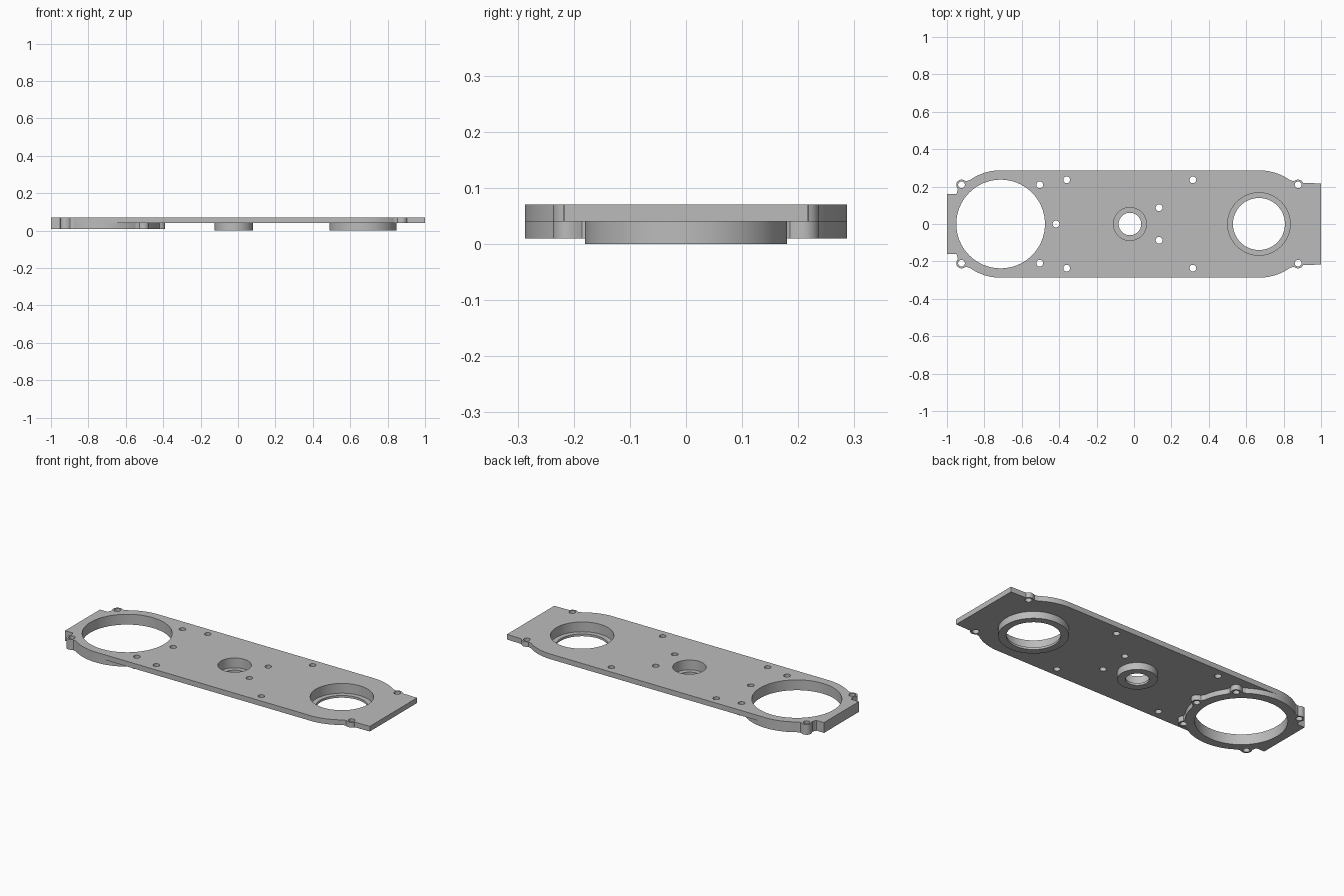
import bpy, bmesh
from math import sin, cos, radians, sqrt, pi

cube = bpy.data.objects.get("Cube")
if cube:
    bpy.data.objects.remove(cube, do_unlink=True)

grey = bpy.data.materials.new("matte grey")
grey.use_nodes = True
grey.diffuse_color = (0.5, 0.5, 0.5, 1)
grey.node_tree.nodes["Principled BSDF"].inputs["Base Color"].default_value = (0.5, 0.5, 0.5, 1)

BOTTOM, STEP, TOP = 0.01, 0.04, 0.07      # ring base, plate underside, plate top
LEFT, MID, RIGHT = -0.713, -0.022, 0.668  # bore centres
RIM, BOLT, LUG = 0.287, 0.296, 0.028      # end radius, bolt circle, lug radius
TAB_Y, END_Y = 0.16, 0.217


def rim_point(cx, deg, lugs):
    """Point on a round end whose radius swells into filleted lugs."""
    r = RIM
    for lug in lugs:
        phi = abs(radians(deg - lug))
        if phi < 0.17:
            r = max(r, RIM + 0.02 * (1 - phi / 0.17))
        if BOLT * sin(phi) < LUG and phi < 1:
            r = max(r, BOLT * cos(phi) + sqrt(LUG ** 2 - (BOLT * sin(phi)) ** 2))
    return cx + r * cos(radians(deg)), r * sin(radians(deg))


def make_object(name, bm):
    bmesh.ops.recalc_face_normals(bm, faces=bm.faces)
    mesh = bpy.data.meshes.new(name)
    bm.to_mesh(mesh)
    bm.free()
    mesh.materials.append(grey)
    obj = bpy.data.objects.new(name, mesh)
    bpy.context.collection.objects.link(obj)
    return obj


def add_prism(bm, outline, z0, z1):
    face = bm.faces.new([bm.verts.new((x, y, z0)) for x, y in outline])
    top = bmesh.ops.extrude_face_region(bm, geom=[face])["geom"]
    verts = [v for v in top if isinstance(v, bmesh.types.BMVert)]
    bmesh.ops.translate(bm, verts=verts, vec=(0, 0, z1 - z0))


def prism(name, outline, z0, z1):
    bm = bmesh.new()
    add_prism(bm, outline, z0, z1)
    return make_object(name, bm)


def circle(x, y, r, n=96):
    return [(x + r * cos(2 * pi * i / n), y + r * sin(2 * pi * i / n)) for i in range(n)]


def drill(name, circles, z0, z1):
    bm = bmesh.new()
    for outline in circles:
        add_prism(bm, outline, z0, z1)
    return make_object(name, bm)


def mirrored(half):
    return half + [(x, -y) for x, y in reversed(half)]


# Long plate: square end, lugged round shoulders and a narrow tab
half = [(1, END_Y)]
half += [rim_point(RIGHT, d, [45]) for d in range(43, 91)]
half += [rim_point(LEFT, d, [135]) for d in range(90, 147)]
half += [(-1, TAB_Y)]
plate = prism("mounting_plate", mirrored(half), STEP, TOP)

# Thick lugged ring under the large bore
half = [rim_point(LEFT, d, [0, 45, 135]) for d in range(1, 147)] + [(-1, TAB_Y)]
ring = prism("large_ring", [rim_point(LEFT, 0, [0])] + mirrored(half), BOTTOM, STEP)

# Round bearing bosses
mid_boss = prism("middle_boss", circle(MID, 0, 0.103), 0, STEP)
end_boss = prism("end_boss", circle(RIGHT, 0, 0.18), 0, STEP)

# Bores, counterbores and screw holes
d = BOLT * sin(pi / 4)
screws = [(LEFT + BOLT, 0)]
for s in (-1, 1):
    screws += [(LEFT - d, s * d), (LEFT + d, s * d), (RIGHT + d, s * d),
               (-0.36, s * 0.236), (0.315, s * 0.236), (0.134, s * 0.087)]
through = [circle(x, y, 0.018, 32) for x, y in screws]
through += [circle(LEFT, 0, 0.237), circle(MID, 0, 0.06), circle(RIGHT, 0, 0.139)]
through_cutter = drill("through_cutter", through, -0.1, 0.2)
counter_cutter = drill("counterbore_cutter",
                       [circle(MID, 0, 0.088), circle(RIGHT, 0, 0.167)], 0.013, 0.2)

# Join and cut into one solid
bpy.context.view_layer.objects.active = plate
plate.select_set(True)
for tool, operation in ((ring, "UNION"), (mid_boss, "UNION"), (end_boss, "UNION"),
                        (counter_cutter, "DIFFERENCE"), (through_cutter, "DIFFERENCE")):
    mod = plate.modifiers.new(tool.name, "BOOLEAN")
    mod.operation = operation
    mod.solver = "EXACT"
    mod.object = tool
    bpy.ops.object.modifier_apply(modifier=mod.name)
    bpy.data.objects.remove(tool, do_unlink=True)
bpy.ops.object.shade_smooth_by_angle(angle=radians(30))
